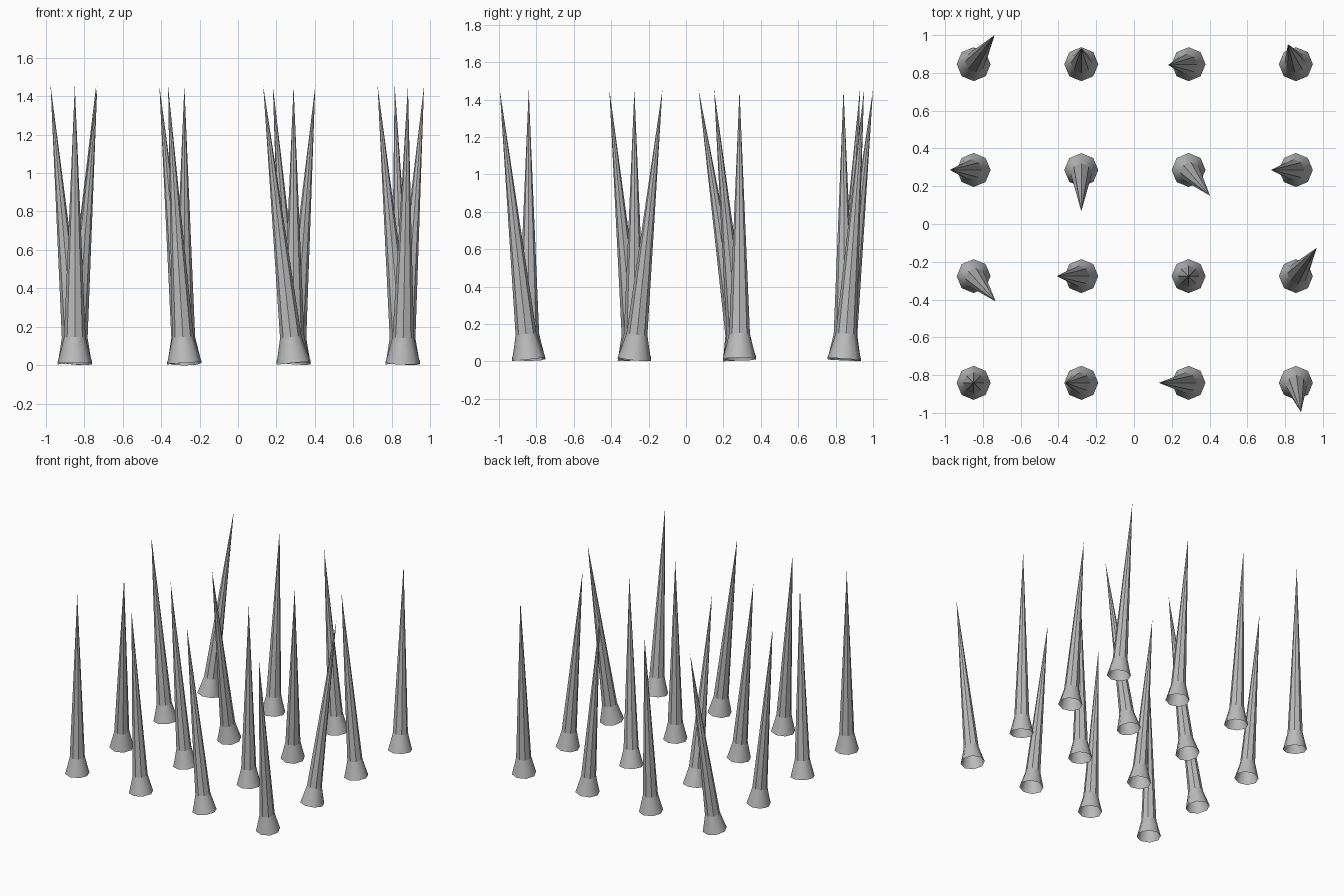
import bpy, bmesh, math
from mathutils import Vector

if "Cube" in bpy.data.objects:
    bpy.data.objects.remove(bpy.data.objects["Cube"])

SIDES = 8
COLS = (-0.849, -0.279, 0.289, 0.857)
ROWS = (-0.841, -0.276, 0.286, 0.846)
BASE_Z, TIP_Z = 0.012, 1.455
# rings up the spike: (radius, height from the base)
PROFILE = ((0.09, 0.0), (0.073, 0.065), (0.056, 0.135))

# horizontal lean of each tip, row by row from the front, left to right
LEANS = (
    ((0.0, 0.0), (-0.085, 0.0), (-0.158, 0.0), (0.027, -0.155)),
    ((0.117, -0.134), (-0.13, 0.0), (0.0, 0.0), (0.111, 0.15)),
    ((-0.126, 0.0), (0.0, -0.219), (0.113, -0.136), (-0.131, 0.0)),
    ((0.111, 0.154), (0.0, 0.084), (-0.108, -0.004), (-0.042, 0.106)),
)

grey = bpy.data.materials.new("stone_grey")
grey.diffuse_color = (0.5, 0.5, 0.5, 1)
grey.use_nodes = True
grey.node_tree.nodes["Principled BSDF"].inputs["Base Color"].default_value = grey.diffuse_color


def add_spike(name, x, y, lean):
    """Hollow faceted spike with a flared foot, tilted towards its tip."""
    axis = Vector((lean[0], lean[1], TIP_Z - BASE_Z))
    bm = bmesh.new()
    rings = []
    for r, z in PROFILE:
        rings.append([bm.verts.new((r * math.cos(a), r * math.sin(a), z))
                      for a in (math.tau * i / SIDES for i in range(SIDES))])
    tip = bm.verts.new((0, 0, axis.length))
    for i in range(SIDES):
        j = (i + 1) % SIDES
        # flared foot, smooth
        for low, high in zip(rings, rings[1:]):
            bm.faces.new((low[i], low[j], high[j], high[i])).smooth = True
        # long shaft, flat facets
        bm.faces.new((rings[-1][i], rings[-1][j], tip))
    # keep a crisp line where the foot meets the shaft
    for e in bm.edges:
        if all(v in rings[-1] for v in e.verts):
            e.smooth = False
    mesh = bpy.data.meshes.new(name)
    bm.to_mesh(mesh)
    bm.free()
    mesh.materials.append(grey)
    obj = bpy.data.objects.new(name, mesh)
    obj.location = (x, y, BASE_Z)
    obj.rotation_mode = 'QUATERNION'
    obj.rotation_quaternion = Vector((0, 0, 1)).rotation_difference(axis)
    bpy.context.collection.objects.link(obj)


# four by four field of spikes
for r, y in enumerate(ROWS):
    for c, x in enumerate(COLS):
        add_spike(f"spike_{r + 1}_{c + 1}", x, y, LEANS[r][c])
